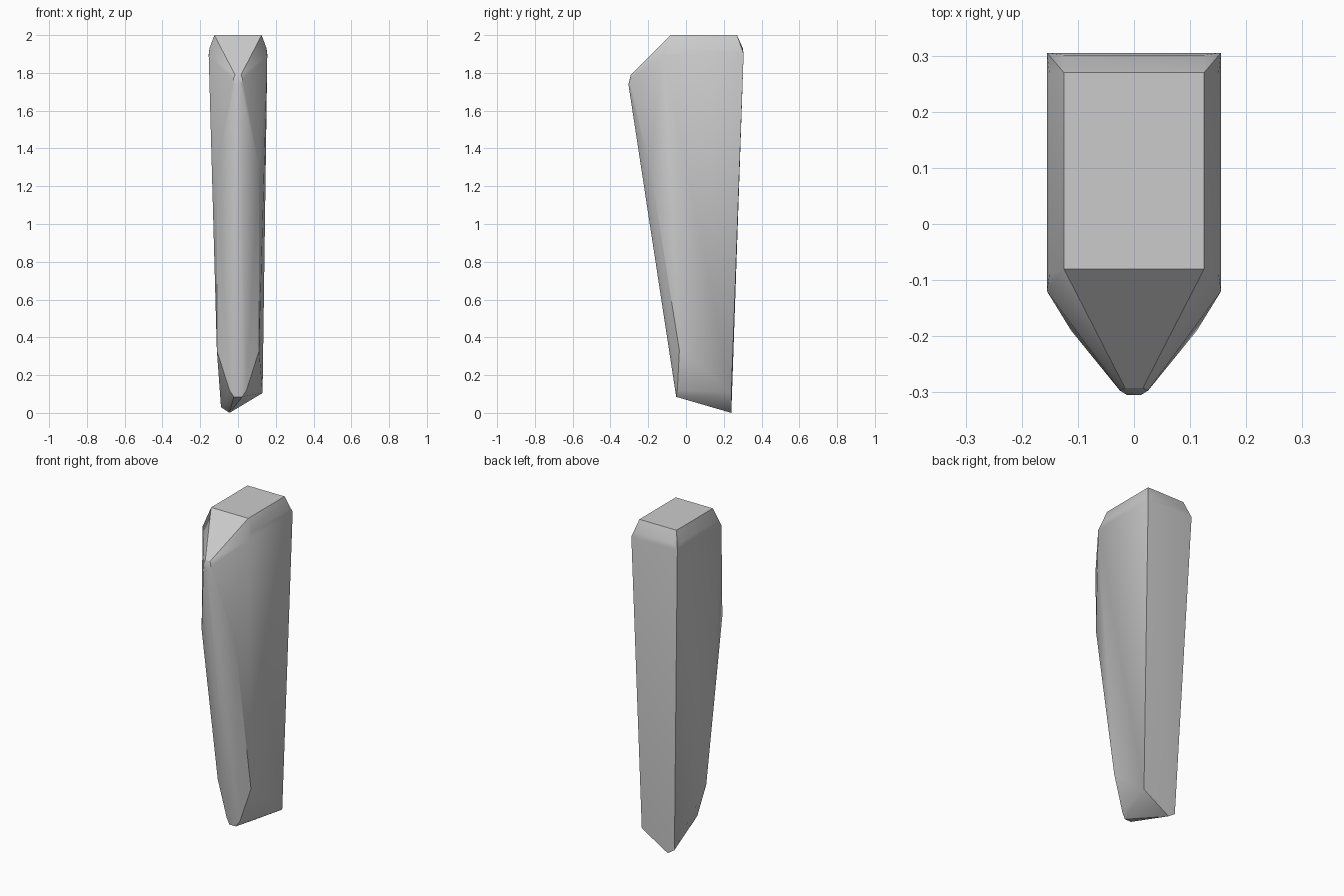
import bpy, bmesh, math

if "Cube" in bpy.data.objects:
    bpy.data.objects.remove(bpy.data.objects["Cube"])

# Corners mirrored across x: (half width, y, z)
PAIRS = [
    (0.125, -0.08, 2.0), (0.125, 0.27, 2.0),           # flat top
    (0.151, -0.09, 1.93), (0.151, 0.27, 1.93),         # side bevel
    (0.125, 0.301, 1.93),                              # back bevel
    (0.155, -0.12, 1.89), (0.155, 0.305, 1.90),        # shoulders
    (0.016, -0.292, 1.79), (0.025, -0.297, 1.765),     # nose
    (0.012, -0.305, 1.74),
    (0.112, -0.19, 1.30), (0.112, -0.035, 0.33),       # front side edges
    (0.045, -0.046, 0.12), (0.022, -0.052, 0.085),     # front foot
]

# Uneven, slanted back foot
FOOT = [(0.13, 0.24, 0.105), (-0.045, 0.24, 0.0), (-0.09, 0.24, 0.03)]

stone_grey = bpy.data.materials.new("stone_grey")
stone_grey.diffuse_color = (0.6, 0.6, 0.6, 1)
stone_grey.use_nodes = True
stone_grey.node_tree.nodes["Principled BSDF"].inputs["Base Color"].default_value = stone_grey.diffuse_color

# Wrap the corners in a closed, faceted shard
bm = bmesh.new()
for x, y, z in PAIRS:
    for side in (-1, 1):
        bm.verts.new((side * x, y, z))
for corner in FOOT:
    bm.verts.new(corner)
hull = bmesh.ops.convex_hull(bm, input=bm.verts[:])
loose = [v for v in bm.verts if not v.link_faces]
bmesh.ops.delete(bm, geom=loose, context='VERTS')
bmesh.ops.dissolve_limit(bm, angle_limit=math.radians(0.5),
                         verts=bm.verts[:], edges=bm.edges[:])
bmesh.ops.recalc_face_normals(bm, faces=bm.faces[:])

mesh = bpy.data.meshes.new("stone_shard")
bm.to_mesh(mesh)
bm.free()
mesh.materials.append(stone_grey)
shard = bpy.data.objects.new("stone_shard", mesh)
bpy.context.collection.objects.link(shard)

# Soft shallow facets, crisp corners
bpy.context.view_layer.objects.active = shard
shard.select_set(True)
bpy.ops.object.shade_smooth_by_angle(angle=math.radians(30))
